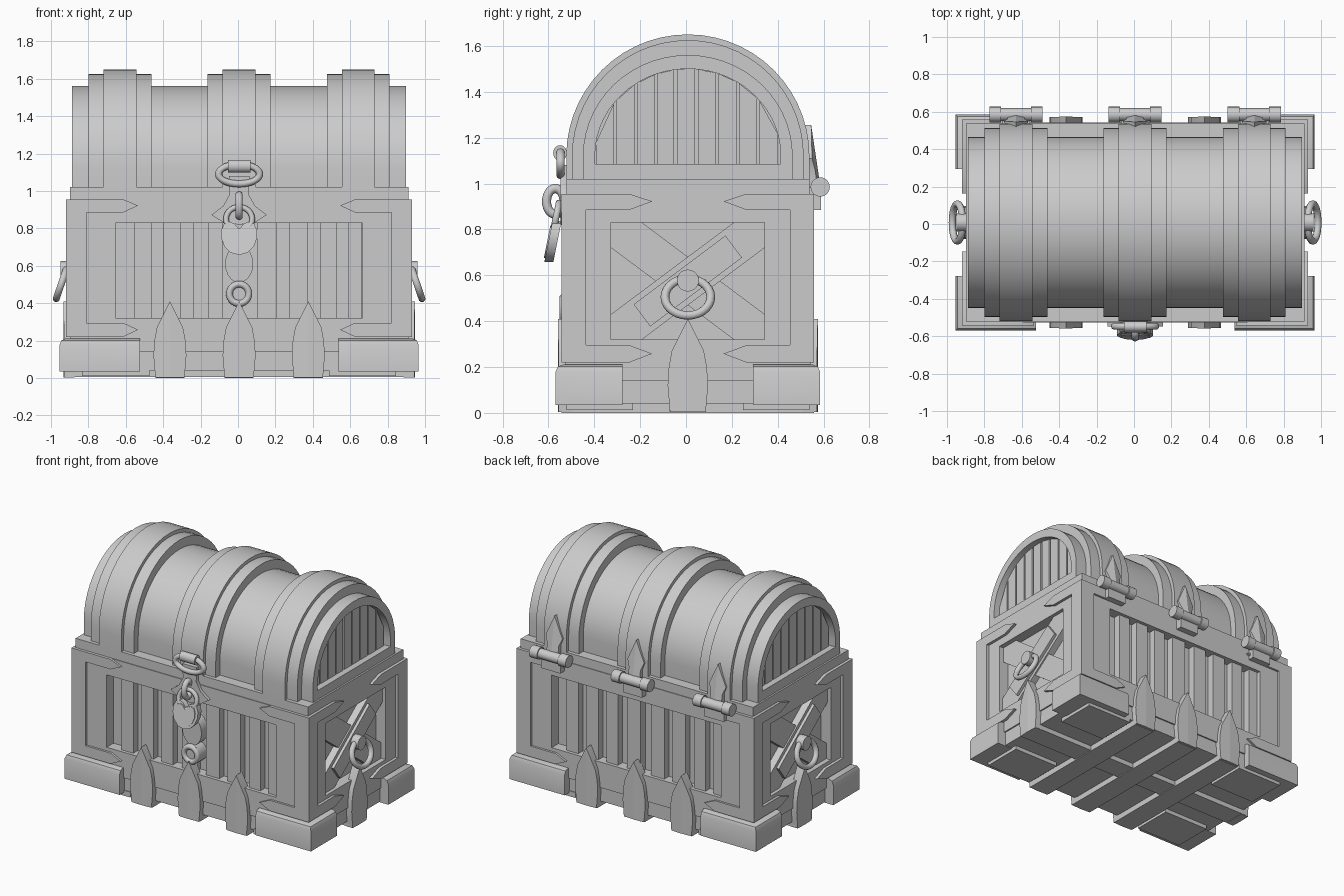
import bpy, bmesh, math, random
from mathutils import Matrix, Vector

if "Cube" in bpy.data.objects:
    bpy.data.objects.remove(bpy.data.objects["Cube"])

random.seed(4)
SHIFT = Vector((0.006, 0.008, 0))
FRONT, RIGHT, BACK, LEFT = 0, 1, 2, 3      # quarter turns about z


def finish(name, bm, angle=32):
    bmesh.ops.recalc_face_normals(bm, faces=bm.faces)
    me = bpy.data.meshes.new(name)
    bm.to_mesh(me)
    bm.free()
    me.shade_smooth()
    me.set_sharp_from_angle(angle=math.radians(angle))
    ob = bpy.data.objects.new(name, me)
    ob.location = SHIFT
    bpy.context.collection.objects.link(ob)
    return ob


def place(side, u, w, z):
    # u runs along the wall, w points out of it, z is up
    return Matrix.Rotation(side * math.pi / 2, 3, 'Z') @ Vector((u, -w, z))


def prism(name, polys, w0, w1, sides=(FRONT,), lean=0, lean_z=0, ridge=0, c=0, hw=1):
    # flat outlines extruded outward from a wall; ridge folds the face along u = c
    bm = bmesh.new()
    for side in sides:
        for pts in polys:
            def out(u, z):
                return w1 + ridge * (1 - abs(u - c) / hw) - lean * (z - lean_z)
            a = [bm.verts.new(place(side, u, w0 - lean * (z - lean_z), z)) for u, z in pts]
            b = [bm.verts.new(place(side, u, out(u, z), z)) for u, z in pts]
            bm.faces.new(a)
            bm.faces.new(b)
            for i in range(len(a)):
                j = (i + 1) % len(a)
                bm.faces.new((a[i], a[j], b[j], b[i]))
    return finish(name, bm)


def flip(pts):
    return [(-u, z) for u, z in pts]


def rect(u0, u1, z0, z1):
    return [(u0, z0), (u1, z0), (u1, z1), (u0, z1)]


def disc(u, z, ru, rz, n=20):
    return [(u + ru * math.cos(2 * math.pi * i / n), z + rz * math.sin(2 * math.pi * i / n)) for i in range(n)]


def box(name, x0, x1, y0, y1, z0, z1):
    return prism(name, [rect(x0, x1, z0, z1)], -y1, -y0)


def mirror_xy(ob):
    m = ob.modifiers.new("mirror", 'MIRROR')
    m.use_axis = (True, True, False)


def ring(name, sides, u, w, z, ru, rz, m, tilt=0, n=28, k=10):
    bm = bmesh.new()
    for side in sides:
        g = []
        for i in range(n):
            a = 2 * math.pi * i / n
            row = []
            for j in range(k):
                b = 2 * math.pi * j / k
                zz = (rz + m * math.cos(b)) * math.sin(a)
                d = m * math.sin(b)
                row.append(bm.verts.new(place(side, u + (ru + m * math.cos(b)) * math.cos(a),
                    w + d * math.cos(tilt) - zz * math.sin(tilt), z + zz * math.cos(tilt) + d * math.sin(tilt))))
            g.append(row)
        for i in range(n):
            for j in range(k):
                i2, j2 = (i + 1) % n, (j + 1) % k
                bm.faces.new((g[i][j], g[i2][j], g[i2][j2], g[i][j2]))
    return finish(name, bm, 60)


ZC = 1.12                                  # spring line of the lid arch


def arc(ry, rz, z0, n=28):
    return [(-ry, z0)] + [(-ry * math.cos(math.pi * i / n), ZC + rz * math.sin(math.pi * i / n))
                          for i in range(n + 1)] + [(ry, z0)]


def arch(name, ro, ri, x0, x1, z0):
    return prism(name, [arc(*ro, z0) + arc(*ri, z0)[::-1]], x0, x1, (RIGHT,))


# body core, base board and framed walls
box("body_core", -.83, .83, -.46, .46, .14, .98)
box("base_board", -.895, .895, -.525, .525, .04, .16)


def wall_frame(name, outer, inner, w0, w1, sides):
    polys = [rect(-outer, outer, .14, .32), rect(-outer, outer, .83, .955),
             rect(-outer, -inner, .32, .83), rect(inner, outer, .32, .83)]
    prism(name, polys, w0, w1, sides)


wall_frame("long_wall_frame", .905, .66, .44, .535, (FRONT, BACK))
wall_frame("end_wall_frame", .534, .335, .82, .905, (RIGHT, LEFT))
box("rim", -.905, .905, -.53, .53, .945, 1.02)

# raised planks in the long walls
planks, u = [], -.56
while u < .6:
    wd = random.uniform(.085, .11)
    planks.append(rect(u, min(u + wd, .655), .32, .83))
    u += wd + random.uniform(.06, .085)
prism("wall_planks", planks, .44, .512, (FRONT, BACK))

# crossed braces in the end walls, the rising one with a sleeve
brace = [(-.335, .32), (-.2, .32), (.335, .72), (.335, .83), (.2, .83), (-.335, .43)]
prism("brace_rising", [brace], .82, .88, (RIGHT, LEFT))
prism("brace_falling", [flip(brace)], .82, .87, (RIGHT, LEFT))
sleeve = [(.8 * a - .6 * b, .575 + .6 * a + .8 * b)
          for a, b in ((-.25, -.06), (.25, -.06), (.25, .06), (-.25, .06))]
prism("brace_sleeve", [sleeve], .82, .9, (RIGHT, LEFT))


# metal corner brackets with pointed arms
def bracket(out, inn, flare, tip):
    p = [(out, .22), (out, .955), (flare, .955), (tip, .922), (flare, .885), (inn, .885),
         (inn, .295), (flare, .295), (tip, .258), (flare, .22)]
    return [p, flip(p)]


prism("long_wall_brackets", bracket(.925, .815, .62, .54), .5, .55, (FRONT, BACK))
prism("end_wall_brackets", bracket(.55, .445, .255, .155), .88, .925, (RIGHT, LEFT))

# corner feet with chamfered outer top edges
bm = bmesh.new()
bmesh.ops.create_cube(bm, size=1)
for v in bm.verts:
    v.co = Vector((.53 if v.co.x < 0 else .96, .285 if v.co.y < 0 else .577, .035 if v.co.z < 0 else .212))
edges = [e for e in bm.edges if all(v.co.z > .2 for v in e.verts)
         and (all(v.co.x > .9 for v in e.verts) or all(v.co.y > .5 for v in e.verts))]
bmesh.ops.bevel(bm, geom=edges, offset=.035, segments=2, profile=.5, affect='EDGES')
mirror_xy(finish("corner_feet", bm))
mirror_xy(box("foot_pads", .48, .84, .24, .53, .012, .05))

# runners below the body and the pointed straps rising from them
for x in (-.37, 0, .37):
    box("cross_runner", x - .078, x + .078, -.55, .55, 0, .15)
box("long_runner", -.925, .925, -.08, .08, .006, .15)


def strap(name, c, w0, w1, sides, pts, ridge, lean=0, lean_z=0):
    hw = max(p[0] for p in pts)
    right = [(c, pts[0][1])] + [(c + u, z) for u, z in pts]
    left = [(2 * c - u, z) for u, z in right]
    prism(name, [right, left], w0, w1, sides, lean, lean_z, ridge, c, hw)


leaf = [(.078, .003), (.088, .12), (.083, .2), (.07, .27), (0, .41)]
for x in (-.37, 0, .37):
    strap("long_wall_strap", x, .5, .563, (FRONT, BACK), leaf, .004)
strap("end_wall_strap", 0, .88, .936, (RIGHT, LEFT), leaf, .004)

# barrel lid, plank ends and bands
arch("lid_barrel", (.457, .44), (.405, .38), -.893, .893, 1.0)
prism("lid_end_core", [arc(.42, .4, 1.0)], -.82, .82, (RIGHT,))
prism("lid_end_sill", [rect(-.43, .43, 1.0, 1.085)], .8, .893, (RIGHT, LEFT))
slats = []
for i in range(9):
    a, b = -.4 + .089 * i, -.4 + .089 * i + random.uniform(.072, .08)
    h = [ZC + .38 * math.sqrt(max(0, 1 - (q / .405) ** 2)) for q in (a, b)]
    slats.append([(a, 1.07), (b, 1.07), (b, h[1]), (a, h[0])])
prism("lid_end_slats", slats, .81, .85, (RIGHT, LEFT))
for x in (-.637, 0, .637):
    arch("lid_band_wide", (.505, .505), (.44, .42), x - .168, x + .168, 1.01)
    arch("lid_band_narrow", (.53, .53), (.49, .49), x - .088, x + .088, 1.0)

# back hinges
for x in (-.637, 0, .637):
    for name, x0, x1, r in (("hinge_end", -.142, -.08, .042), ("hinge_pin", -.1, .1, .034),
                            ("hinge_end", .08, .142, .042)):
        prism(name, [disc(.577, .985, r, r)], x + x0, x + x1, (RIGHT,))
    prism("hinge_plate", [rect(-x - .075, -x + .075, .885, .985)], .52, .58, (BACK,))
    strap("hinge_leaf", -x, .47, .558, (BACK,), [(.045, .98), (.045, 1.06), (.065, 1.11), (0, 1.255)],
          .018, .15, 1.0)

# hasp on the front
prism("hasp_staple", [disc(-.557, 1.133, .03, .034)], -.06, .06, (RIGHT,))
ring("hasp_link", (FRONT,), 0, .555, 1.09, .11, .052, .019)
half = [(.055, 1.08), (.052, .98), (.085, .92), (.148, .872), (.085, .832)]
prism("hasp_plate", [half + [(0, .82)] + flip(half)[::-1]], .5, .556)
ring("hasp_eye", (RIGHT,), -.578, 0, .922, .038, .056, .02)

# heart-shaped padlock hanging forward
ring("padlock_shackle", (FRONT,), 0, .575, .85, .07, .066, .015, .2)
lobe = [(.025, .825), (.05, .836), (.08, .825), (.096, .79), (.096, .75), (.08, .705), (.045, .67)]
heart = [(0, .795)] + lobe + [(0, .658)] + flip(lobe)[::-1]
prism("padlock_body", [heart], .568, .607, lean=.2, lean_z=.75)
prism("padlock_face", [[(u * .8, .745 + (z - .745) * .8) for u, z in heart]], .59, .613, lean=.2, lean_z=.75)

# escutcheon and boss below the lock
prism("escutcheon", [disc(0, .61, .075, .1)], .44, .53)
prism("boss", [disc(0, .45, .07, .07)], .44, .54)
ring("boss_rim", (FRONT,), 0, .542, .45, .052, .052, .018)

# ring handles on the ends
prism("handle_knob", [disc(0, .577, .048, .048)], .82, .955, (RIGHT, LEFT))
ring("handle_ring", (RIGHT, LEFT), 0, .95, .505, .1, .085, .019, .33)
